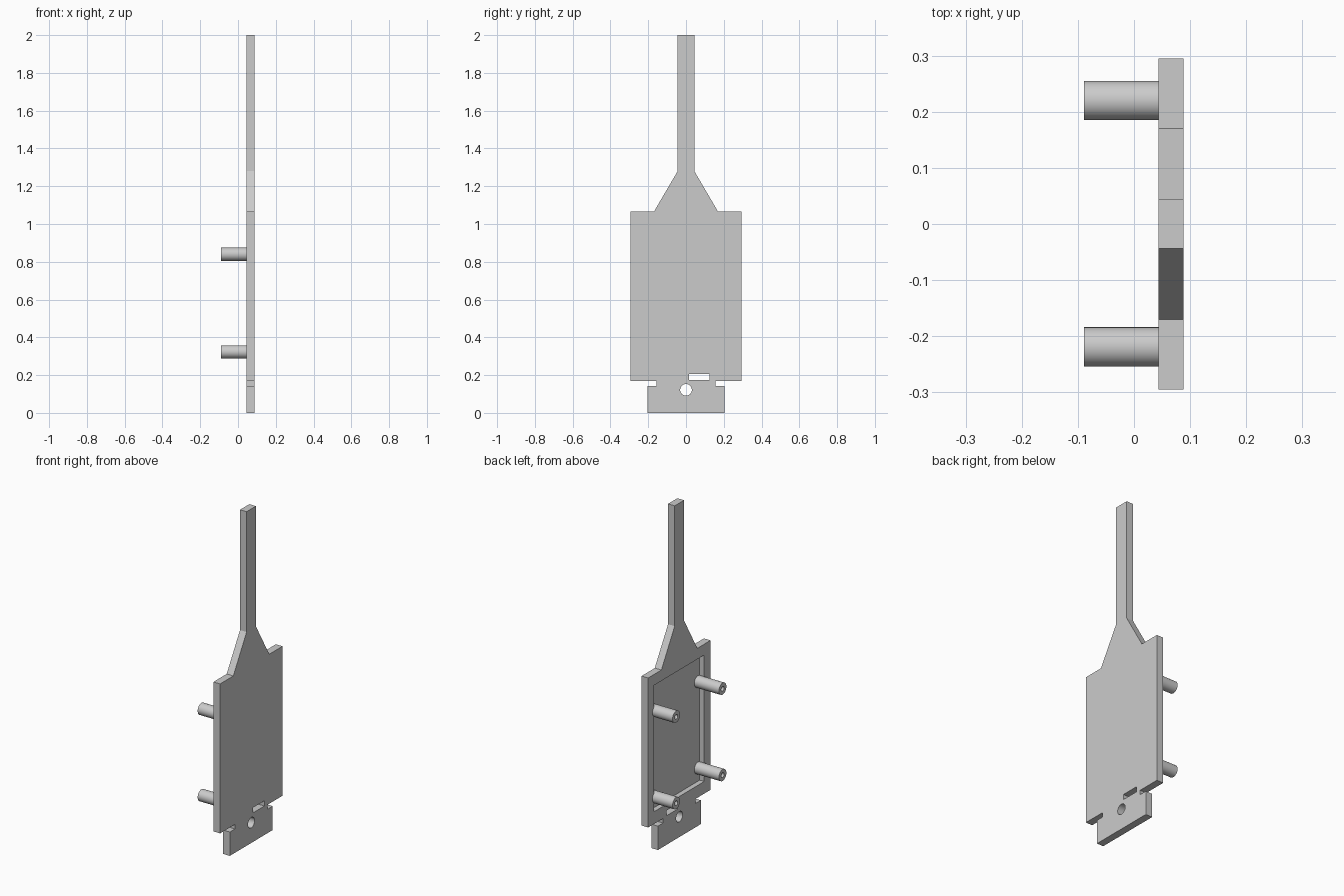
import bpy, bmesh, math
from mathutils import Matrix, Vector

cube = bpy.data.objects.get("Cube")
if cube:
    bpy.data.objects.remove(cube, do_unlink=True)

grey = bpy.data.materials.new("light grey")
grey.use_nodes = True
colour = (0.6, 0.6, 0.6, 1)
grey.diffuse_color = colour
grey.node_tree.nodes["Principled BSDF"].inputs["Base Color"].default_value = colour

BACK, FACE = 0.044, 0.088      # plate thickness along x
FLOOR = 0.074                  # bottom of the recess
TIP = -0.0895                  # free end of the pegs


def make_object(name, bm):
    bmesh.ops.recalc_face_normals(bm, faces=bm.faces)
    mesh = bpy.data.meshes.new(name)
    bm.to_mesh(mesh)
    bm.free()
    mesh.materials.append(grey)
    obj = bpy.data.objects.new(name, mesh)
    bpy.context.collection.objects.link(obj)
    return obj


def extrude_outline(name, points, x0, x1):
    """Extrude a (y, z) outline along x."""
    bm = bmesh.new()
    face = bm.faces.new([bm.verts.new((x0, y, z)) for y, z in points])
    result = bmesh.ops.extrude_face_region(bm, geom=[face])
    moved = [g for g in result["geom"] if isinstance(g, bmesh.types.BMVert)]
    bmesh.ops.translate(bm, verts=moved, vec=(x1 - x0, 0, 0))
    return make_object(name, bm)


def rectangle(y0, y1, z0, z1):
    return [(y0, z0), (y1, z0), (y1, z1), (y0, z1)]


def circle(y, z, r, n=32):
    return [(y + r * math.cos(math.tau * i / n), z + r * math.sin(math.tau * i / n))
            for i in range(n)]


def cut(target, cutter):
    cutter.hide_render = True
    mod = target.modifiers.new("cut", "BOOLEAN")
    mod.operation = "DIFFERENCE"
    mod.solver = "EXACT"
    mod.object = cutter
    bpy.context.view_layer.objects.active = target
    bpy.ops.object.modifier_apply(modifier=mod.name)
    bpy.data.objects.remove(cutter, do_unlink=True)


# Plate: foot, notched neck, wide panel, tapered shoulder and long handle
half = [(0.203, 0), (0.203, 0.143), (0.155, 0.143), (0.155, 0.17), (0.295, 0.17),
        (0.295, 1.065), (0.17, 1.065), (0.044, 1.28), (0.044, 2)]
outline = half + [(-y, z) for y, z in reversed(half)]
plate = extrude_outline("plate", outline, BACK, FACE)

# Shallow recess, slot and round hole
cut(plate, extrude_outline("recess_cutter", rectangle(-0.235, 0.238, 0.243, 1.0), 0, FLOOR))
cut(plate, extrude_outline("slot_cutter", rectangle(0.016, 0.124, 0.174, 0.205), 0, 0.2))
cut(plate, extrude_outline("hole_cutter", circle(0, 0.122, 0.031), 0, 0.2))


# Hollow pegs
def peg(name, y, z, r=0.035, bore=0.014):
    bm = bmesh.new()
    profile = [(FLOOR, bore), (FLOOR, r), (TIP, r), (TIP, bore)]
    verts = [bm.verts.new((x, 0, rad)) for x, rad in profile]
    edges = [bm.edges.new((verts[i], verts[(i + 1) % 4])) for i in range(4)]
    bmesh.ops.spin(bm, geom=verts + edges, cent=(0, 0, 0), axis=(1, 0, 0),
                   angle=math.tau, steps=32)
    bmesh.ops.remove_doubles(bm, verts=bm.verts, dist=1e-5)
    bmesh.ops.translate(bm, verts=bm.verts, vec=(0, y, z))
    return make_object(name, bm)


parts = [plate]
for level, z in (("lower", 0.323), ("upper", 0.84)):
    for end, y in (("front", -0.219), ("back", 0.22)):
        parts.append(peg(f"{level}_{end}_peg", y, z))

# Smooth round walls, sharp corners
bpy.ops.object.select_all(action="DESELECT")
for obj in parts:
    obj.select_set(True)
bpy.context.view_layer.objects.active = plate
bpy.ops.object.shade_smooth_by_angle(angle=math.radians(25))
